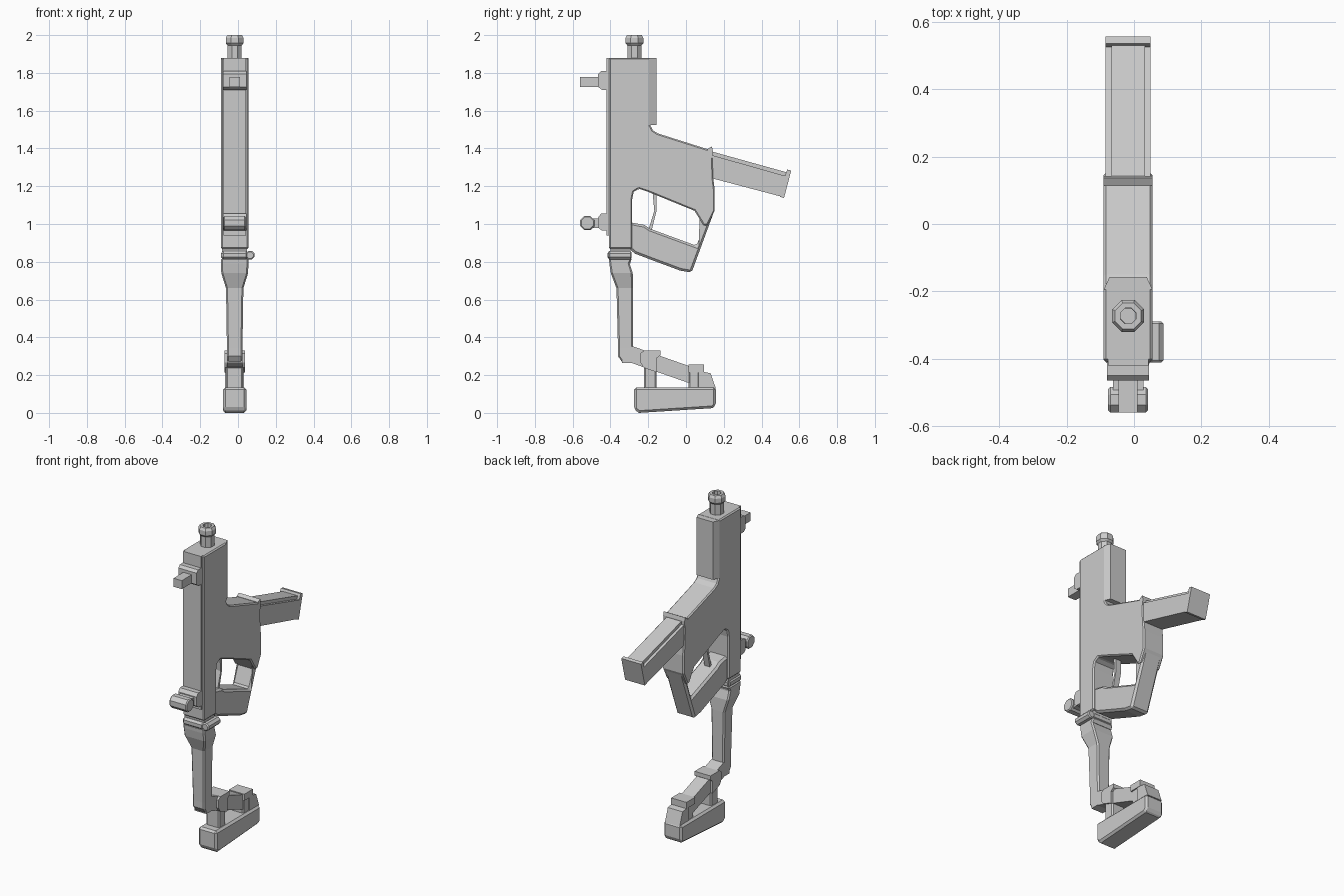
import bpy, bmesh, math
from mathutils import Matrix

CX = -0.0175  # symmetry plane of everything but the side pin


def finish(bm, name, bevel=0.0):
    bmesh.ops.recalc_face_normals(bm, faces=bm.faces[:])
    me = bpy.data.meshes.new(name)
    bm.to_mesh(me)
    bm.free()
    ob = bpy.data.objects.new(name, me)
    bpy.context.collection.objects.link(ob)
    if bevel:
        m = ob.modifiers.new("chamfer", 'BEVEL')
        m.width = bevel
        m.segments = 1
        m.limit_method = 'ANGLE'
        m.angle_limit = math.radians(50)
    return ob


def loft(name, rings, bevel=0.0, closed=False):
    """Skin equal-length rings of 3D points; cap the ends unless closed."""
    bm = bmesh.new()
    vs = [[bm.verts.new(p) for p in r] for r in rings]
    n = len(vs[0])
    pairs = list(zip(vs, vs[1:])) + ([(vs[-1], vs[0])] if closed else [])
    for a, b in pairs:
        for i in range(n):
            j = (i + 1) % n
            bm.faces.new((a[i], a[j], b[j], b[i]))
    if not closed:
        bm.faces.new(vs[0][::-1])
        bm.faces.new(vs[-1])
    return finish(bm, name, bevel)


def prism(name, pts, half, bevel=0.0):
    """Side profile (y, z) extruded across the width."""
    return loft(name, [[(CX + s * half, y, z) for y, z in pts] for s in (-1, 1)], bevel)


def box(name, y0, y1, z0, z1, half, bevel=0.0):
    return prism(name, [(y0, z0), (y1, z0), (y1, z1), (y0, z1)], half, bevel)


def octagon(r, z, y, x=CX):
    return [(x + r * math.cos(math.pi / 8 + i * math.pi / 4),
             y + r * math.sin(math.pi / 8 + i * math.pi / 4), z) for i in range(8)]


def rod(name, centre, axis, r, length):
    bm = bmesh.new()
    bmesh.ops.create_cone(bm, cap_ends=True, segments=8, radius1=r, radius2=r, depth=length)
    bmesh.ops.rotate(bm, verts=bm.verts, matrix=Matrix.Rotation(math.pi / 8, 3, 'Z'))
    bmesh.ops.rotate(bm, verts=bm.verts, matrix=Matrix.Rotation(math.pi / 2, 3, axis))
    bmesh.ops.translate(bm, verts=bm.verts, vec=centre)
    return finish(bm, name, 0.006)


# Main housing with the upper half of the grip opening
prism("housing", [(-0.408, 0.868), (-0.408, 1.88), (-0.188, 1.88), (-0.188, 1.52),
                  (-0.176, 1.497), (-0.15, 1.48), (0.14, 1.388), (0.145, 1.24),
                  (0.152, 1.18), (0.152, 1.07), (0.115, 0.995), (0.095, 0.99),
                  (0.045, 1.07), (-0.2, 1.17), (-0.25, 1.187), (-0.277, 1.17),
                  (-0.285, 1.13), (-0.285, 0.868)], 0.0725, 0.007)

# Front rail and chamfered rear strip
box("front_rail", -0.42, -0.38, 0.94, 1.88, 0.06)
loft("rear_strip", [[(CX - 0.0725, -0.195, z), (CX - 0.055, -0.157, z),
                     (CX + 0.055, -0.157, z), (CX + 0.0725, -0.195, z)]
                    for z in (1.525, 1.879)])

# Rear grip and guard bar
prism("grip", [(-0.30, 1.01), (-0.22, 0.995), (-0.19, 0.975), (0.055, 0.885),
               (0.097, 0.99), (0.06, 1.06), (0.06, 1.1), (0.148, 1.1), (0.15, 1.07),
               (0.08, 0.88), (0.03, 0.743), (-0.03, 0.753), (-0.17, 0.805),
               (-0.27, 0.843), (-0.30, 0.868)], 0.062, 0.012)

# Trigger
prism("trigger", [(-0.178, 1.18), (-0.155, 1.18), (-0.155, 1.075), (-0.183, 0.96),
                  (-0.2, 0.965), (-0.168, 1.07)], 0.018)

# Magazine: body, raised back, end plate and collar
prism("magazine", [(0.1, 1.375), (0.535, 1.252), (0.505, 1.145), (0.1, 1.252)], 0.067)
prism("magazine_back", [(0.1, 1.394), (0.535, 1.273), (0.53, 1.24), (0.1, 1.36)], 0.05)
prism("magazine_end", [(0.53, 1.274), (0.536, 1.288), (0.557, 1.283), (0.519, 1.138),
                       (0.498, 1.144)], 0.067)
prism("magazine_collar", [(0.115, 1.398), (0.137, 1.41), (0.142, 1.388), (0.14, 1.35),
                          (0.115, 1.35)], 0.0725)

# Barrel and hollow octagonal muzzle
BY = -0.273
loft("barrel", [octagon(0.04, z, BY) for z in (1.86, 1.96)])
loft("muzzle", [octagon(r, z, BY) for r, z in
                ((0.024, 1.965), (0.04, 1.945), (0.051, 1.957), (0.051, 1.985),
                 (0.042, 2.0), (0.025, 2.0))], closed=True)

# Upper sight
prism("upper_sight_base", [(-0.41, 1.71), (-0.445, 1.71), (-0.465, 1.725), (-0.465, 1.795),
                           (-0.45, 1.81), (-0.41, 1.81)], 0.062)
box("upper_sight_post", -0.56, -0.46, 1.725, 1.777, 0.028)

# Lower sight: base, neck and cross drum
prism("lower_sight_base", [(-0.41, 0.965), (-0.445, 0.965), (-0.465, 0.98), (-0.465, 1.035),
                           (-0.45, 1.055), (-0.41, 1.055)], 0.062)
box("lower_sight_neck", -0.53, -0.455, 0.978, 1.03, 0.045)
rod("lower_sight_drum", (CX, -0.522, 1.005), 'Y', 0.041, 0.118)

# Stock hinge collar and side pin
box("hinge_plug", -0.40, -0.295, 0.79, 0.88, 0.066)
box("hinge_collar", -0.416, -0.29, 0.812, 0.857, 0.0725, 0.012)
rod("hinge_pin", (0.064, -0.35, 0.835), 'X', 0.025, 0.122)

# Stock arm, tapering from the hinge
sections = [(0.82, -0.408, -0.285, 0.0725), (0.79, -0.406, -0.298, 0.0725),
            (0.74, -0.398, -0.282, 0.071), (0.66, -0.368, -0.28, 0.046),
            (0.34, -0.36, -0.28, 0.041), (0.30, -0.36, -0.27, 0.041),
            (0.265, -0.335, -0.29, 0.041)]
loft("stock_arm", [[(CX - h, y0, z), (CX + h, y0, z), (CX + h, y1, z), (CX - h, y1, z)]
                   for z, y0, y1, h in sections], 0.008)

# Sloping strut to the shoulder plate
prism("stock_strut", [(-0.34, 0.265), (-0.29, 0.265), (0.03, 0.153), (0.03, 0.243),
                      (-0.28, 0.352), (-0.34, 0.352)], 0.041)

# Shoulder plate with its two posts
box("post_upper", -0.222, -0.155, 0.12, 0.31, 0.045, 0.008)
prism("post_upper_cap", [(-0.242, 0.268), (-0.225, 0.24), (-0.155, 0.215), (-0.155, 0.29),
                         (-0.135, 0.305), (-0.135, 0.33), (-0.222, 0.33), (-0.242, 0.315)],
      0.054)
box("post_lower", 0.012, 0.072, 0.12, 0.25, 0.045, 0.008)
prism("post_lower_cap", [(0.012, 0.255), (0.095, 0.255), (0.095, 0.215), (0.012, 0.215)], 0.052)
prism("shoulder_brace", [(0.065, 0.12), (0.065, 0.222), (0.13, 0.21), (0.158, 0.13)], 0.05)
prism("shoulder_plate", [(-0.275, 0.135), (0.158, 0.135), (0.158, 0.04), (0.14, 0.025),
                         (-0.25, 0.0), (-0.275, 0.02)], 0.0615, 0.012)
